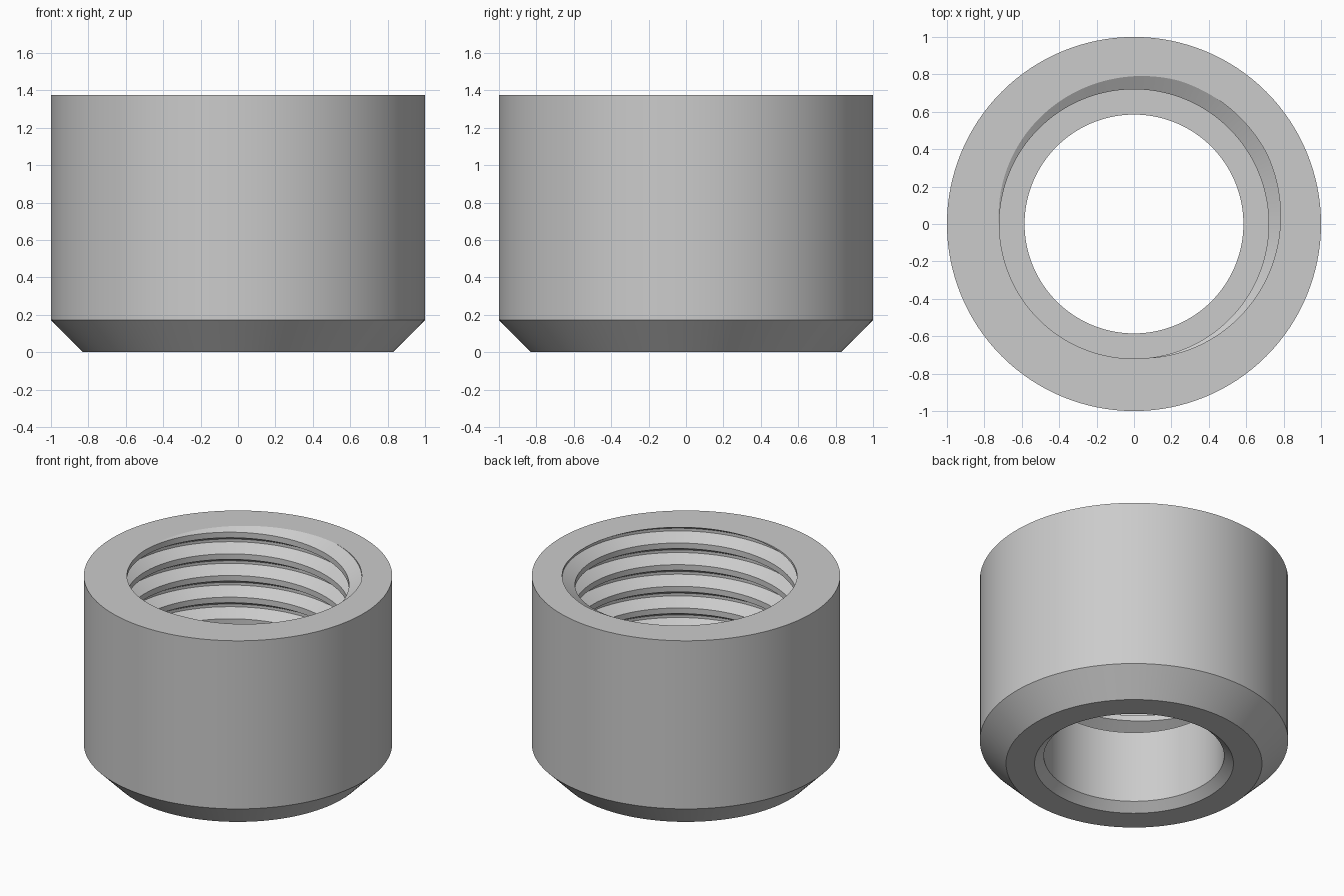
import bpy, bmesh, math

cube = bpy.data.objects.get("Cube")
if cube:
    bpy.data.objects.remove(cube, do_unlink=True)

SEGMENTS = 128
TOP, SHELF = 1.375, 0.57
CREST, ROOT, PITCH = 0.72, 0.803, 0.155
FLANK = (ROOT - CREST) * math.tan(math.radians(30))
ROOT_FLAT = PITCH / 8
TURNS = 9

# single plain grey material
grey = bpy.data.materials.new("plain grey")
grey.use_nodes = True
colour = (0.6, 0.6, 0.6, 1)
grey.diffuse_color = colour
grey.node_tree.nodes["Principled BSDF"].inputs["Base Color"].default_value = colour

bm = bmesh.new()


def polar(radius, angle, z):
    return bm.verts.new((radius * math.cos(angle), radius * math.sin(angle), z))


# right-handed internal thread: one groove section repeated for each turn
section = [(CREST, 0), (ROOT, FLANK), (ROOT, FLANK + ROOT_FLAT),
           (CREST, 2 * FLANK + ROOT_FLAT)]
start = TOP - PITCH * (6 + 184 / 360)
columns = []
for j in range(SEGMENTS):
    part = j / SEGMENTS
    columns.append([polar(r, math.tau * part, start + PITCH * (turn + part) + dz)
                    for turn in range(TURNS) for r, dz in section])
for j in range(SEGMENTS):
    a = columns[j]
    b = columns[j + 1] if j + 1 < SEGMENTS else columns[0][len(section):]
    for m in range(min(len(a), len(b)) - 1):
        bm.faces.new((a[m], b[m], b[m + 1], a[m + 1]))

# trim the thread level with the top face and the inner shelf
for z, direction in ((TOP, 1), (SHELF, -1)):
    bmesh.ops.bisect_plane(bm, geom=bm.verts[:] + bm.edges[:] + bm.faces[:],
                           plane_co=(0, 0, z), plane_no=(0, 0, direction),
                           clear_outer=True)
bmesh.ops.remove_doubles(bm, verts=bm.verts[:], dist=0.0001)

# turned body: outer wall, lower chamfer, base, hole chamfer, plain bore
profile = [(1, TOP), (1, 0.172), (0.83, 0), (0.645, 0), (0.585, 0.055), (0.585, SHELF)]
rings = [[polar(r, math.tau * j / SEGMENTS, z) for j in range(SEGMENTS)] for r, z in profile]
for a, b in zip(rings, rings[1:]):
    for j in range(SEGMENTS):
        k = (j + 1) % SEGMENTS
        bm.faces.new((a[j], b[j], b[k], a[k]))

# flat top face and inner shelf between the open rims
for z in (TOP, SHELF):
    rim = [e for e in bm.edges if e.is_boundary and
           all(abs(v.co.z - z) < 0.0005 for v in e.verts)]
    bmesh.ops.triangle_fill(bm, edges=rim, use_beauty=True, normal=(0, 0, 1))
bmesh.ops.recalc_face_normals(bm, faces=bm.faces[:])

mesh = bpy.data.meshes.new("threaded_collar")
bm.to_mesh(mesh)
bm.free()
mesh.materials.append(grey)
collar = bpy.data.objects.new("threaded_collar", mesh)
bpy.context.collection.objects.link(collar)

# smooth round walls with crisp thread and rim edges
bpy.ops.object.select_all(action="DESELECT")
collar.select_set(True)
bpy.context.view_layer.objects.active = collar
bpy.ops.object.shade_smooth_by_angle(angle=math.radians(25))
